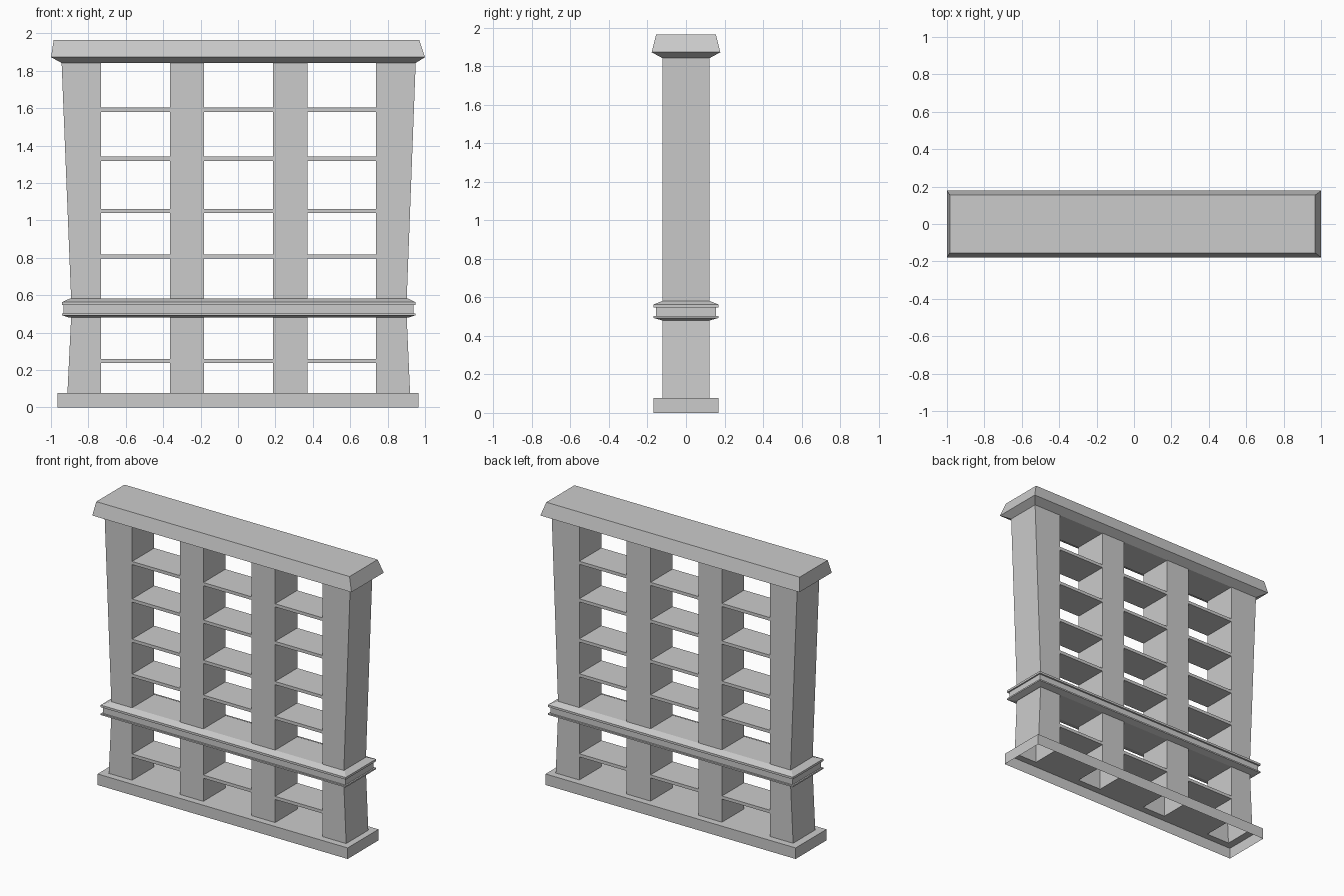
import bpy, bmesh

if "Cube" in bpy.data.objects:
    bpy.data.objects.remove(bpy.data.objects["Cube"])

D = 0.122            # half depth of posts and shelves
BASE_TOP = 0.077


def finish(name, bm):
    bmesh.ops.remove_doubles(bm, verts=bm.verts[:], dist=1e-5)
    bmesh.ops.recalc_face_normals(bm, faces=bm.faces[:])
    mesh = bpy.data.meshes.new(name)
    bm.to_mesh(mesh)
    bm.free()
    obj = bpy.data.objects.new(name, mesh)
    bpy.context.collection.objects.link(obj)
    return obj


def add_loft(bm, levels, caps=True):
    """Stack of rectangles, each level = (z, x_left, x_right, half_depth)."""
    rings = [[bm.verts.new(p) for p in ((l, -d, z), (r, -d, z), (r, d, z), (l, d, z))]
             for z, l, r, d in levels]
    for a, b in zip(rings, rings[1:]):
        for i in range(4):
            j = (i + 1) % 4
            bm.faces.new((a[i], a[j], b[j], b[i]))
    if caps:
        bm.faces.new(rings[0][::-1])
        bm.faces.new(rings[-1])


def loft(name, levels, caps=True):
    bm = bmesh.new()
    add_loft(bm, levels, caps)
    return finish(name, bm)


# Posts: x extents at the floor, at the middle band and at the top
posts = {
    "left_post": ((-0.912, -0.732), (-0.892, -0.732), (-0.943, -0.732)),
    "inner_left_post": ((-0.363, -0.182),) * 3,
    "inner_right_post": ((0.188, 0.372),) * 3,
    "right_post": ((0.738, 0.92), (0.738, 0.902), (0.738, 0.95)),
}
for name, (low, mid, top) in posts.items():
    loft(name, [(BASE_TOP, *low, D), (0.485, *mid, D), (0.575, *mid, D),
                (1.842, *top, D)], caps=False)

# Base plinth: hollow underneath, its top open below the hollow posts
bm = bmesh.new()
BX, BY = 0.965, 0.17
add_loft(bm, [(0, -BX, BX, BY), (BASE_TOP, -BX, BX, BY)], caps=False)
xs = [-BX] + [x for p in posts.values() for x in p[0]] + [BX]
ys = [-BY, -D, D, BY]
for i in range(len(xs) - 1):
    for j in range(3):
        if j == 1 and i % 2 == 1:
            continue
        bm.faces.new([bm.verts.new((x, y, BASE_TOP)) for x, y in (
            (xs[i], ys[j]), (xs[i + 1], ys[j]),
            (xs[i + 1], ys[j + 1]), (xs[i], ys[j + 1]))])
finish("base_plinth", bm)

# Moulded middle band
loft("middle_band", [
    (0.48, -0.9, 0.91, D),
    (0.493, -0.942, 0.948, 0.168),
    (0.503, -0.942, 0.948, 0.168),
    (0.503, -0.932, 0.938, 0.156),
    (0.548, -0.932, 0.938, 0.156),
    (0.548, -0.942, 0.948, 0.168),
    (0.563, -0.942, 0.948, 0.168),
    (0.582, -0.9, 0.91, D)])

# Cornice
loft("cornice", [
    (1.842, -0.943, 0.95, D),
    (1.873, -1.0, 1.0, 0.178),
    (1.965, -0.985, 0.969, 0.155)])

# Shelves in the three bays
for bay, (x0, x1) in enumerate(((-0.732, -0.363), (-0.182, 0.188), (0.372, 0.738))):
    for row, z in enumerate((0.249, 0.807, 1.05, 1.33, 1.592)):
        loft(f"shelf_{bay + 1}_{row + 1}",
             [(z - 0.011, x0, x1, D), (z + 0.011, x0, x1, D)])
